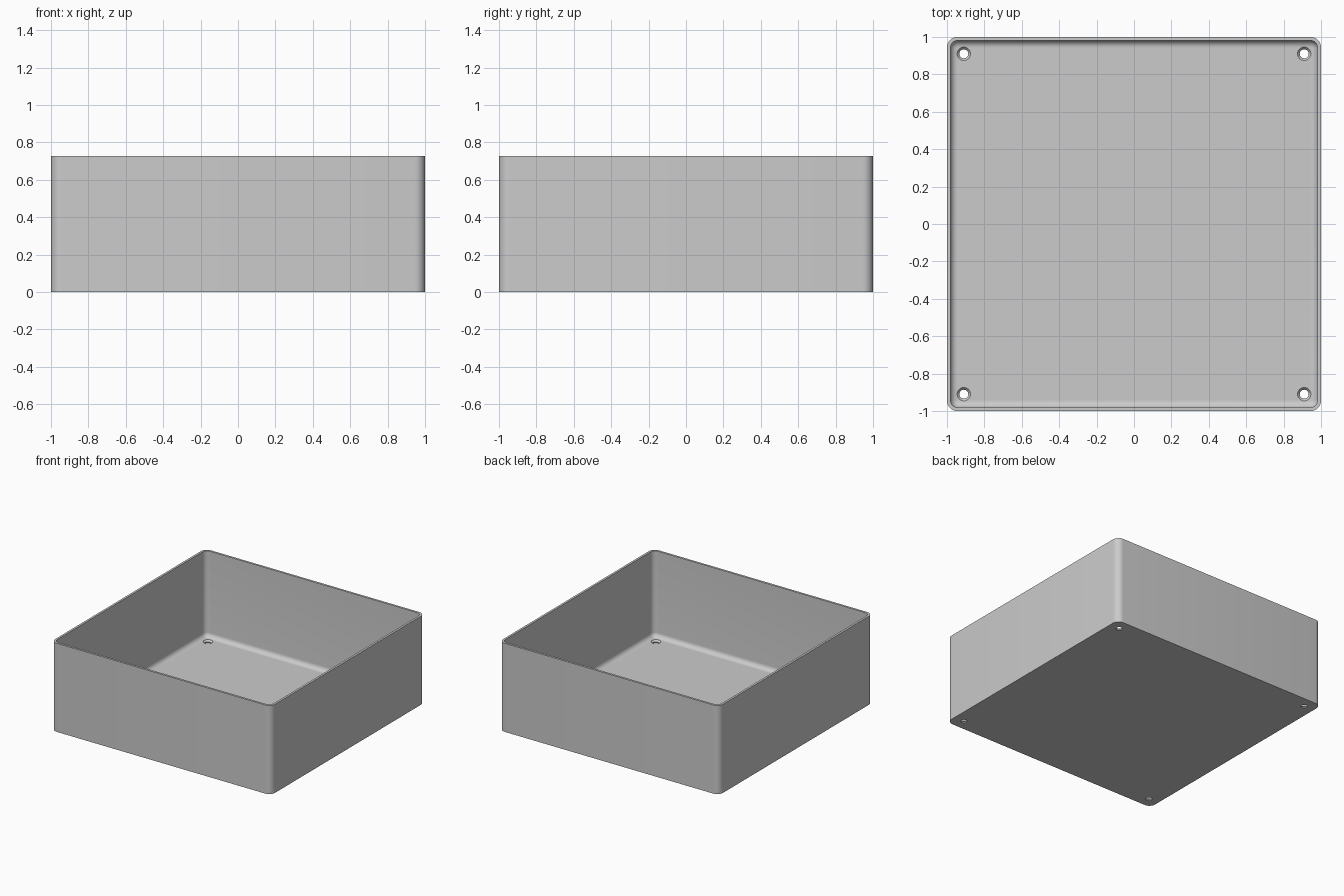
import bpy, bmesh, math

cube = bpy.data.objects.get("Cube")
if cube:
    bpy.data.objects.remove(cube, do_unlink=True)

HEIGHT, WALL, FLOOR = 0.728, 0.018, 0.022
OUTER_R, INNER_R, FILLET = 0.055, 0.042, 0.038
HOLE_AT = 0.91

grey = bpy.data.materials.new("plain grey")
grey.use_nodes = True
colour = (0.6, 0.6, 0.6, 1)
grey.diffuse_color = colour
grey.node_tree.nodes["Principled BSDF"].inputs["Base Color"].default_value = colour


def ring(bm, half, radius, z, steps=8):
    """Rounded square of vertices at height z."""
    verts = []
    for corner in range(4):
        mid = math.radians(45 + 90 * corner)
        cx = math.copysign(half - radius, math.cos(mid))
        cy = math.copysign(half - radius, math.sin(mid))
        for i in range(steps + 1):
            a = math.pi / 2 * (corner + i / steps)
            verts.append(bm.verts.new((cx + radius * math.cos(a), cy + radius * math.sin(a), z)))
    return verts


def loft(bm, rings):
    """Skin consecutive rings and cap both ends."""
    for low, high in zip(rings, rings[1:]):
        n = len(low)
        for i in range(n):
            j = (i + 1) % n
            bm.faces.new((low[i], low[j], high[j], high[i]))
    bm.faces.new(rings[0][::-1])
    bm.faces.new(rings[-1])


def finish(bm, name):
    bmesh.ops.recalc_face_normals(bm, faces=bm.faces)
    mesh = bpy.data.meshes.new(name)
    bm.to_mesh(mesh)
    bm.free()
    obj = bpy.data.objects.new(name, mesh)
    bpy.context.collection.objects.link(obj)
    mesh.materials.append(grey)
    return obj


# Open box: outer wall, rim, inner wall, rounded inside edge, floor
bm = bmesh.new()
inner = 1 - WALL
rings = [ring(bm, 1, OUTER_R, 0), ring(bm, 1, OUTER_R, HEIGHT), ring(bm, inner, INNER_R, HEIGHT)]
for i in range(9):
    a = math.pi / 2 * i / 8
    inset = FILLET * (1 - math.cos(a))
    rings.append(ring(bm, inner - inset, INNER_R - inset, FLOOR + FILLET * (1 - math.sin(a))))
loft(bm, rings)
box = finish(bm, "open_box")

# Countersunk screw holes in the four floor corners
bm = bmesh.new()
profile = [(0.024, -0.02), (0.024, 0.008), (0.036, FLOOR), (0.036, FLOOR + 0.03)]
for sx in (-1, 1):
    for sy in (-1, 1):
        circles = []
        for r, z in profile:
            turns = [math.tau * i / 32 for i in range(32)]
            circles.append([bm.verts.new((sx * HOLE_AT + r * math.cos(a), sy * HOLE_AT + r * math.sin(a), z))
                            for a in turns])
        loft(bm, circles)
cutter = finish(bm, "screw_hole_cutter")
cutter.hide_render = True

cut = box.modifiers.new("screw_holes", "BOOLEAN")
cut.operation = "DIFFERENCE"
cut.solver = "EXACT"
cut.object = cutter
bpy.ops.object.select_all(action="DESELECT")
bpy.context.view_layer.objects.active = box
box.select_set(True)
bpy.ops.object.modifier_apply(modifier=cut.name)
bpy.data.objects.remove(cutter, do_unlink=True)
bpy.ops.object.shade_smooth_by_angle(angle=math.radians(30))
